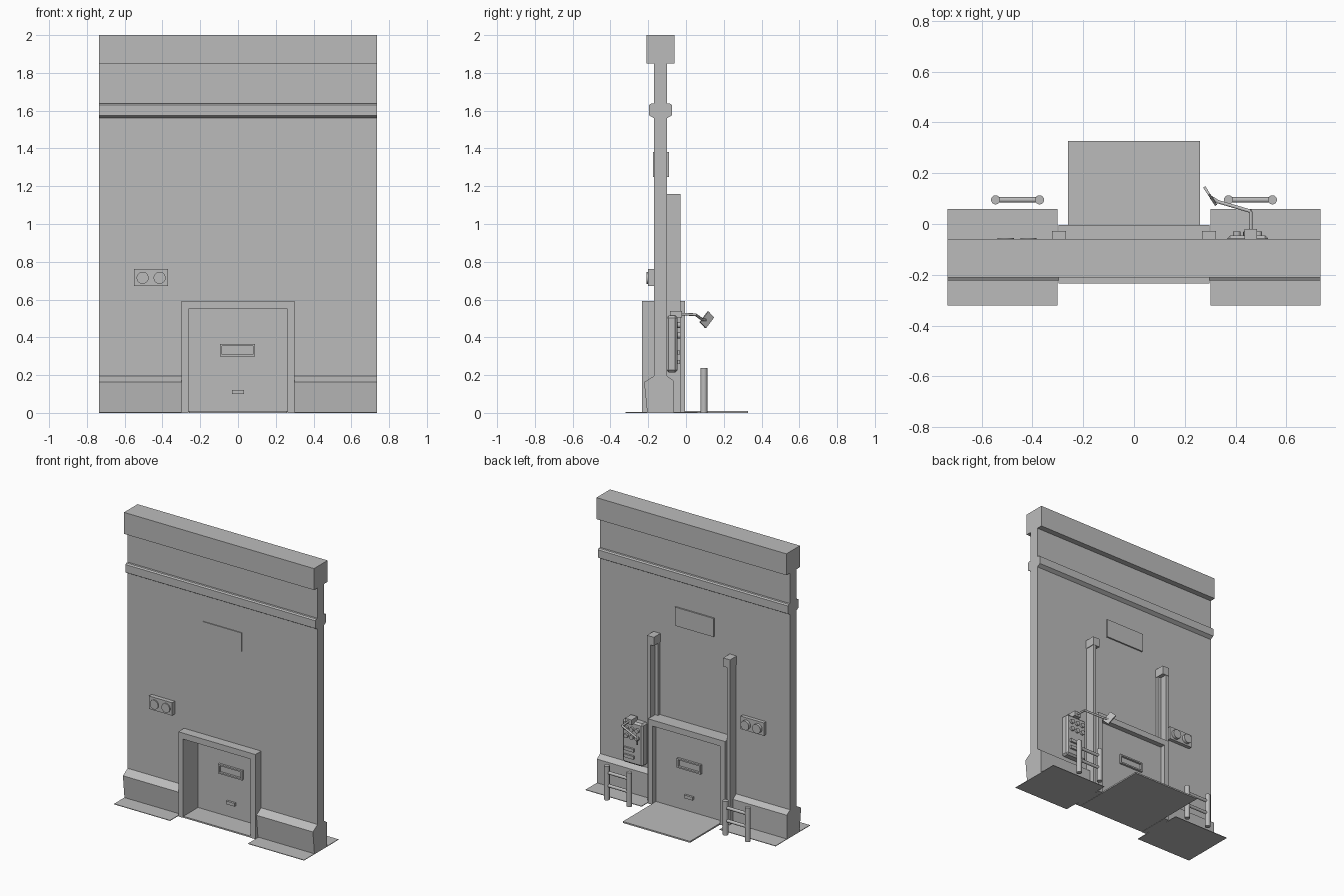
import bpy, bmesh
from math import radians
from mathutils import Vector, Matrix

cube = bpy.data.objects.get("Cube")
if cube:
    bpy.data.objects.remove(cube, do_unlink=True)

GREY = (0.5, 0.5, 0.5, 1)
grey = bpy.data.materials.new("plain grey")
grey.use_nodes = True
grey.diffuse_color = GREY
grey.node_tree.nodes["Principled BSDF"].inputs["Base Color"].default_value = GREY


def finish(name, bm):
    bmesh.ops.recalc_face_normals(bm, faces=bm.faces)
    mesh = bpy.data.meshes.new(name)
    bm.to_mesh(mesh)
    bm.free()
    mesh.materials.append(grey)
    obj = bpy.data.objects.new(name, mesh)
    bpy.context.collection.objects.link(obj)
    return obj


def box(name, x, y, z, bevel=0):
    """Box between pairs of limits on each axis."""
    bm = bmesh.new()
    bmesh.ops.create_cube(bm, size=1)
    for v in bm.verts:
        v.co = [lim[0] if c < 0 else lim[1] for c, lim in zip(v.co, (x, y, z))]
    obj = finish(name, bm)
    if bevel:
        mod = obj.modifiers.new("edge bevel", 'BEVEL')
        mod.width = bevel
        mod.segments = 1
    return obj


def prism(name, pts, start, end, axis):
    """Extrude a yz outline along x, or an xz outline along y."""
    place = (lambda a, b: (start, a, b)) if axis == 'x' else (lambda a, b: (a, start, b))
    shift = Vector((end - start, 0, 0) if axis == 'x' else (0, end - start, 0))
    bm = bmesh.new()
    face = bm.faces.new([bm.verts.new(place(a, b)) for a, b in pts])
    out = bmesh.ops.extrude_face_region(bm, geom=[face], use_keep_orig=True)
    bmesh.ops.translate(bm, vec=shift, verts=[g for g in out["geom"] if isinstance(g, bmesh.types.BMVert)])
    return finish(name, bm)


def rod(name, a, b, radius, sides=16):
    """Cylinder from point a to point b."""
    a, b = Vector(a), Vector(b)
    turn = (b - a).to_track_quat('Z', 'Y').to_matrix().to_4x4()
    bm = bmesh.new()
    bmesh.ops.create_cone(bm, cap_ends=True, segments=sides, radius1=radius, radius2=radius,
                          depth=(b - a).length, matrix=Matrix.Translation((a + b) / 2) @ turn)
    obj = finish(name, bm)
    bpy.ops.object.select_all(action='DESELECT')
    obj.select_set(True)
    bpy.context.view_layer.objects.active = obj
    bpy.ops.object.shade_smooth_by_angle(angle=radians(40))
    return obj


def arch(outer, inner, top, head):
    return [(-outer, 0), (-outer, top), (outer, top), (outer, 0),
            (inner, 0), (inner, head), (-inner, head), (-inner, 0)]


def ring(name, x, y, z, t):
    """Rectangular frame of bar width t."""
    box(name + "_top", x, y, (z[1] - t, z[1]))
    box(name + "_bottom", x, y, (z[0], z[0] + t))
    for side, lim in (("right", (x[0], x[0] + t)), ("left", (x[1] - t, x[1]))):
        box(f"{name}_{side}", lim, y, (z[0] + t, z[1] - t))


W = 0.735

# Wall with its doorway, top beam and string course
prism("wall", arch(W, 0.28, 1.9, 0.57), -0.17, -0.10, 'y')
box("top_beam", (-W, W), (-0.21, -0.06), (1.85, 2.0))
prism("wall_band", [(-0.17, 1.56), (-0.195, 1.575), (-0.195, 1.63), (-0.185, 1.637),
                    (-0.085, 1.637), (-0.075, 1.63), (-0.075, 1.575), (-0.10, 1.56)], -W, W, 'x')
box("sign_panel", (-0.15, 0.15), (-0.176, -0.09), (1.25, 1.38))

# Sloped plinths and ground slabs on each side of the door
plinth = [(-0.205, 0), (-0.222, 0.163), (-0.17, 0.195), (-0.10, 0.195), (-0.065, 0.17), (-0.065, 0)]
for side, s in (("right", -1), ("left", 1)):
    prism("plinth_" + side, plinth, s * 0.295, s * W, 'x')
    box("ground_slab_" + side, sorted((s * 0.302, s * W)), (-0.32, 0.06), (0, 0.004))
box("door_slab", (-0.26, 0.26), (-0.232, 0.327), (0, 0.01))

# Door frame, door, window and handle
prism("door_frame", arch(0.298, 0.262, 0.592, 0.55), -0.234, -0.004, 'y')
box("door", (-0.264, 0.264), (-0.07, -0.04), (0.005, 0.555))
for side, y in (("front", (-0.085, -0.068)), ("back", (-0.042, -0.025))):
    ring("window_frame_" + side, (-0.095, 0.09), y, (0.298, 0.364), 0.01)
    box("door_handle_" + side, (-0.032, 0.032), y, (0.1, 0.122))

# Door guide channels on the back
for side, s in (("right", -1), ("left", 1)):
    box("guide_flange_" + side, sorted((s * 0.295, s * 0.318)), (-0.10, -0.03), (0, 1.11))
    box("guide_web_" + side, sorted((s * 0.272, s * 0.296)), (-0.10, -0.08), (0, 1.11))
    box("guide_cap_" + side, sorted((s * 0.268, s * 0.322)), (-0.10, -0.028), (1.1, 1.16))

# Twin signal lamp through the wall
box("signal_box", (-0.55, -0.37), (-0.2, -0.075), (0.672, 0.762))
for i, x in enumerate((-0.505, -0.415)):
    rod(f"signal_lens_front_{i}", (x, -0.19, 0.715), (x, -0.208, 0.715), 0.032, 20)
    rod(f"signal_lens_back_{i}", (x, -0.085, 0.715), (x, -0.055, 0.715), 0.032, 20)

# Control panel with knobs and slots
box("control_panel", (0.367, 0.528), (-0.105, -0.045), (0.215, 0.515), 0.012)
for i, x in enumerate((0.405, 0.447, 0.49)):
    for j, z in enumerate((0.41, 0.465)):
        rod(f"panel_knob_{i}_{j}", (x, -0.05, z), (x, -0.03, z), 0.015, 12)
for i, z in enumerate((0.27, 0.32)):
    box(f"panel_slot_{i}", (0.43, 0.505), (-0.05, -0.032), (z - 0.011, z + 0.011))

# Jointed arm with a tilted screen
box("arm_mount", (0.435, 0.485), (-0.085, -0.02), (0.505, 0.54))
joints = [(0.46, -0.03, 0.523), (0.46, 0.05, 0.52), (0.33, 0.088, 0.493), (0.303, 0.105, 0.492)]
for i in range(3):
    rod(f"arm_link_{i}", joints[i], joints[i + 1], 0.007, 10)
screen = box("arm_screen", (-0.005, 0.005), (-0.038, 0.038), (-0.024, 0.024))
screen.data.transform(Matrix.Translation((0.3, 0.11, 0.493)) @ Matrix.Rotation(radians(33), 4, 'Z')
                      @ Matrix.Rotation(radians(48), 4, 'X'))

# Safety rails behind the wall
for side, s in (("right", -1), ("left", 1)):
    for i, x in enumerate((0.372, 0.545)):
        rod(f"rail_post_{side}_{i}", (s * x, 0.095, 0), (s * x, 0.095, 0.238), 0.018)
    for i, z in enumerate((0.1, 0.19)):
        rod(f"rail_bar_{side}_{i}", (s * 0.372, 0.095, z), (s * 0.545, 0.095, z), 0.011, 12)
